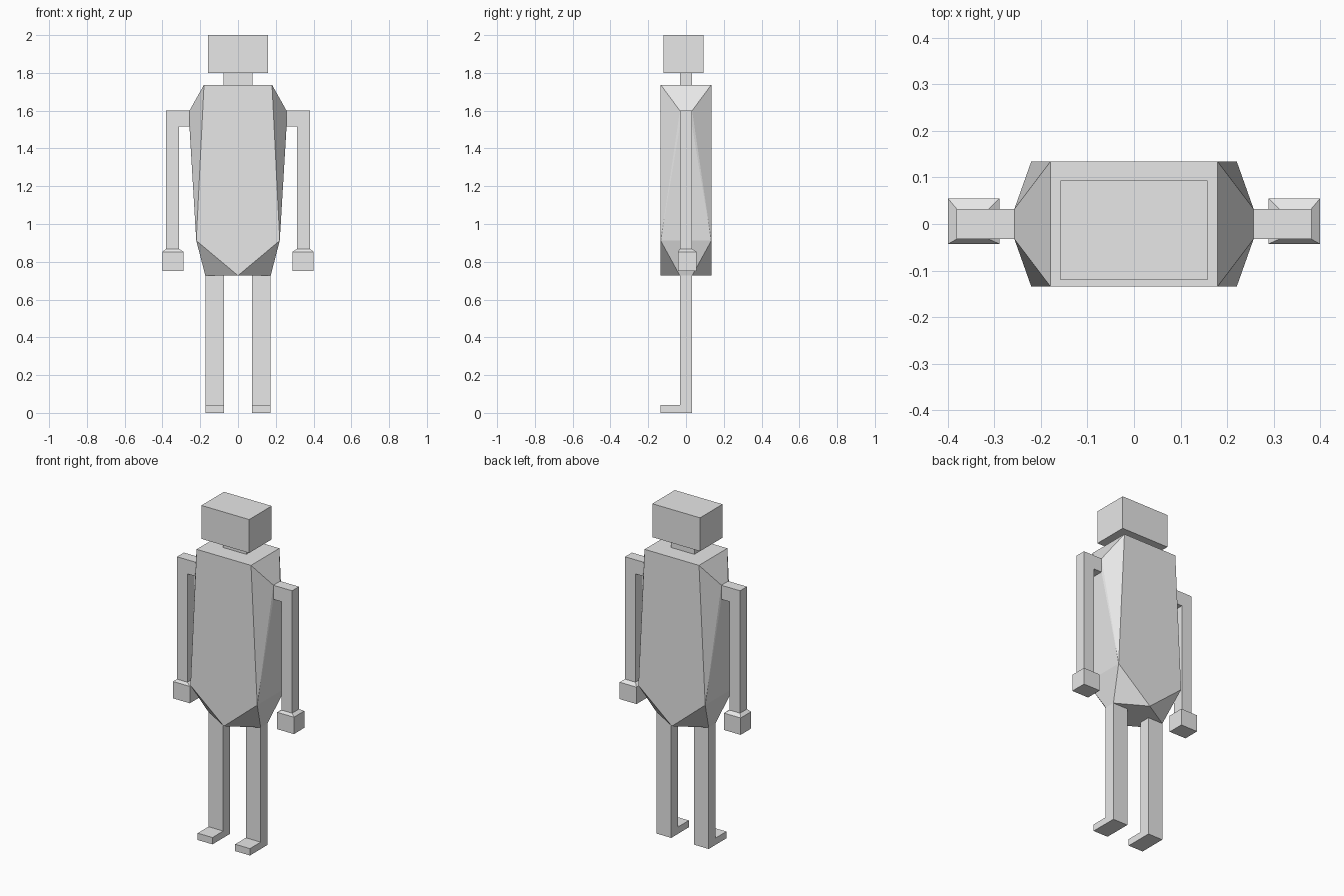
import bpy, bmesh
from mathutils import Vector

if "Cube" in bpy.data.objects:
    bpy.data.objects.remove(bpy.data.objects["Cube"])

grey = bpy.data.materials.new("plain grey")
grey.diffuse_color = (0.8, 0.8, 0.8, 1)
grey.use_nodes = True
grey.node_tree.nodes["Principled BSDF"].inputs["Base Color"].default_value = grey.diffuse_color


def finish(name, bm):
    bmesh.ops.recalc_face_normals(bm, faces=bm.faces[:])
    me = bpy.data.meshes.new(name)
    bm.to_mesh(me)
    bm.free()
    me.materials.append(grey)
    ob = bpy.data.objects.new(name, me)
    bpy.context.collection.objects.link(ob)
    return ob


def corners(xs, ys, zs):
    return [(x, y, z) for x in xs for y in ys for z in zs]


def hull(name, points):
    """Faceted convex solid around the points."""
    bm = bmesh.new()
    vs = [bm.verts.new(p) for p in points]
    bmesh.ops.convex_hull(bm, input=vs)
    bmesh.ops.dissolve_limit(bm, angle_limit=0.01, verts=bm.verts[:], edges=bm.edges[:])
    return finish(name, bm)


def extrude(name, outline, offset):
    """Solid made by pushing a flat outline along an offset."""
    bm = bmesh.new()
    face = bm.faces.new([bm.verts.new(p) for p in outline])
    ext = bmesh.ops.extrude_face_region(bm, geom=[face])["geom"]
    moved = [g for g in ext if isinstance(g, bmesh.types.BMVert)]
    bmesh.ops.translate(bm, verts=moved, vec=Vector(offset))
    return finish(name, bm)


T = 0.0325   # half thickness of limbs
D = 0.134    # half depth of torso
S = (-1, 1)

# Head and neck
hull("head", corners((-0.158, 0.158), (-0.12, 0.093), (1.80, 2.0)))
hull("neck", corners((-0.078, 0.078), (-T, T), (1.737, 1.80)))

# Torso: top rectangle, shoulder sockets, waist, pointed hips
hull("torso",
     corners((-0.18, 0.18), (-D, D), (1.737,))
     + corners((-0.257, 0.257), (-T, T), (1.516, 1.60))
     + corners((-0.221, 0.221), (-D, D), (0.912,))
     + corners((-0.173, 0.173), (-T, T), (0.727,))
     + corners((0,), (-D, D), (0.727,)))

for s, side in zip(S, ("left", "right")):
    # Arm: L-shaped profile
    arm = [(0.257, 1.60), (0.381, 1.60), (0.381, 0.868),
           (0.312, 0.868), (0.312, 1.516), (0.257, 1.516)]
    extrude(side + "_arm", [(s * x, -T, z) for x, z in arm], (0, 2 * T, 0))

    # Hand: block tapering up to the wrist
    hull(side + "_hand",
         corners((s * 0.289, s * 0.40), (-0.043, 0.055), (0.752, 0.853))
         + corners((s * 0.312, s * 0.381), (-T, T), (0.868,)))

    # Leg and foot: L-shaped profile
    leg = [(T, 0), (T, 0.727), (-T, 0.727), (-T, 0.041), (-D, 0.041), (-D, 0)]
    extrude(side + "_leg", [(s * 0.075, y, z) for y, z in leg], (s * 0.098, 0, 0))
